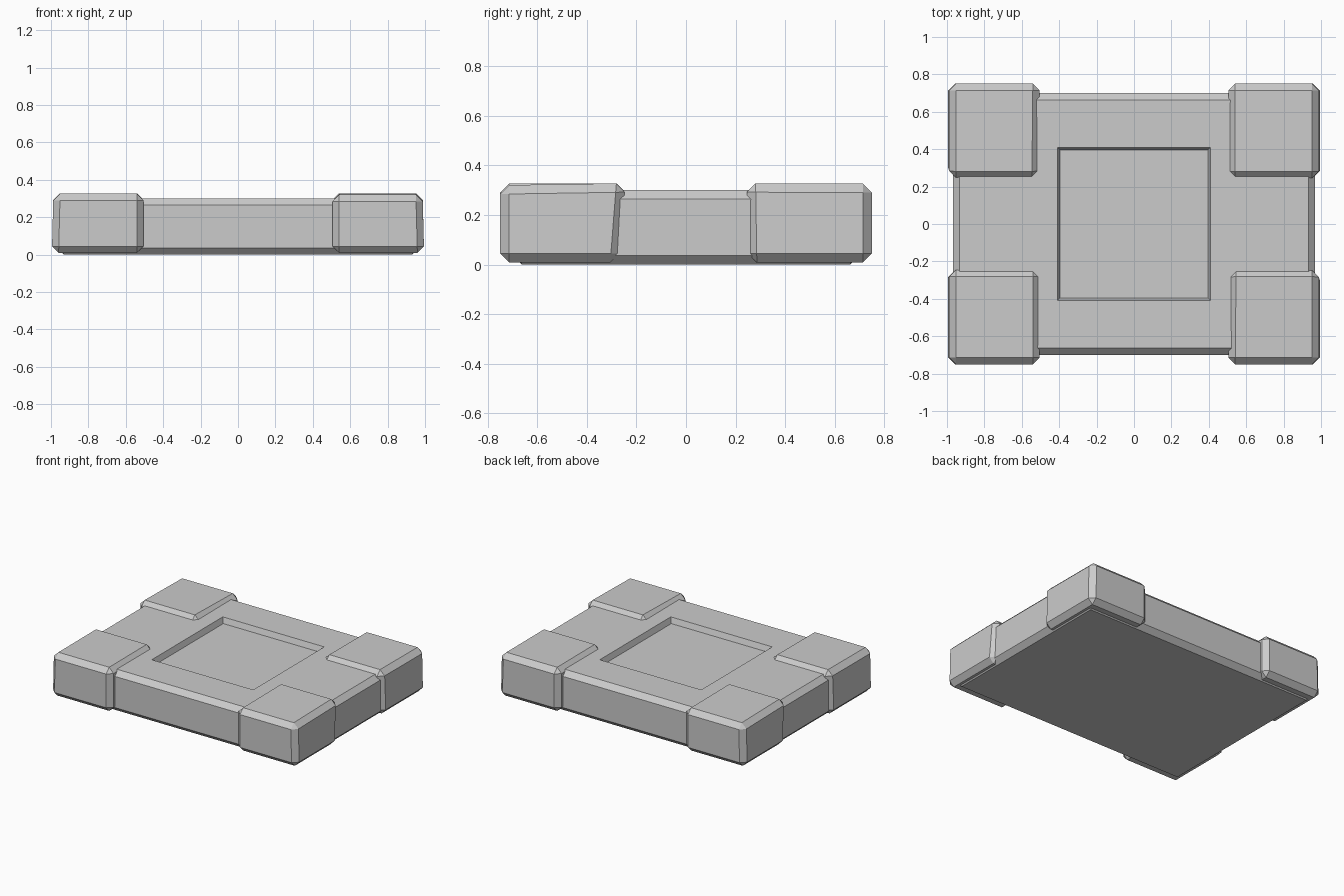
import bpy, bmesh
from mathutils import Vector

if "Cube" in bpy.data.objects:
    bpy.data.objects.remove(bpy.data.objects["Cube"])


def box_bmesh(lo, hi):
    bm = bmesh.new()
    bmesh.ops.create_cube(bm, size=1)
    lo, hi = Vector(lo), Vector(hi)
    for v in bm.verts:
        v.co = Vector([(lo[i] + hi[i]) / 2 + v.co[i] * (hi[i] - lo[i]) for i in range(3)])
    return bm


def chamfer(bm, width):
    bmesh.ops.bevel(bm, geom=bm.edges[:], offset=width, offset_type='OFFSET',
                    segments=1, profile=0.5, affect='EDGES')


def finish(bm, name):
    bmesh.ops.recalc_face_normals(bm, faces=bm.faces[:])
    me = bpy.data.meshes.new(name)
    bm.to_mesh(me)
    bm.free()
    ob = bpy.data.objects.new(name, me)
    bpy.context.collection.objects.link(ob)
    return ob


# Chamfered slab with a sunken square panel in the top
bm = box_bmesh((-0.968, -0.70, 0.0), (0.968, 0.70, 0.30))
chamfer(bm, 0.036)
bm.faces.ensure_lookup_table()
top = max(bm.faces, key=lambda f: f.calc_center_median().z)
bmesh.ops.inset_region(bm, faces=[top], thickness=0.2)
for v in top.verts:
    v.co.x = 0.41 if v.co.x > 0 else -0.41
    v.co.y = 0.41 if v.co.y > 0 else -0.41
bmesh.ops.inset_region(bm, faces=[top], thickness=0.02)
for v in top.verts:
    v.co.z = 0.26
finish(bm, "slab")


# Slightly irregular corner blocks, each pair turned half a circle
def corner_block(name, sx, sy, inner_low, inner_y_low, outer_drop):
    bm = box_bmesh((0.505, 0.245, 0.008), (0.995, 0.75, 0.328))
    for v in bm.verts:
        low, inner_x, inner_y = v.co.z < 0.1, v.co.x < 0.7, v.co.y < 0.5
        if inner_x and inner_y:
            v.co.x += inner_low
        if low and inner_y:
            v.co.y += inner_y_low
        if not low and not inner_y:
            v.co.z -= outer_drop
        if not low and not inner_x:
            v.co.x -= 0.008
    chamfer(bm, 0.036)
    for v in bm.verts:
        v.co.x *= sx
        v.co.y *= sy
    finish(bm, name)


for tag, s in (("front", 1), ("back", -1)):
    corner_block(tag + "_corner_block_a", s, -s, 0.005, 0.025, 0.008)
    corner_block(tag + "_corner_block_b", -s, -s, 0.0, 0.005, 0.002)
